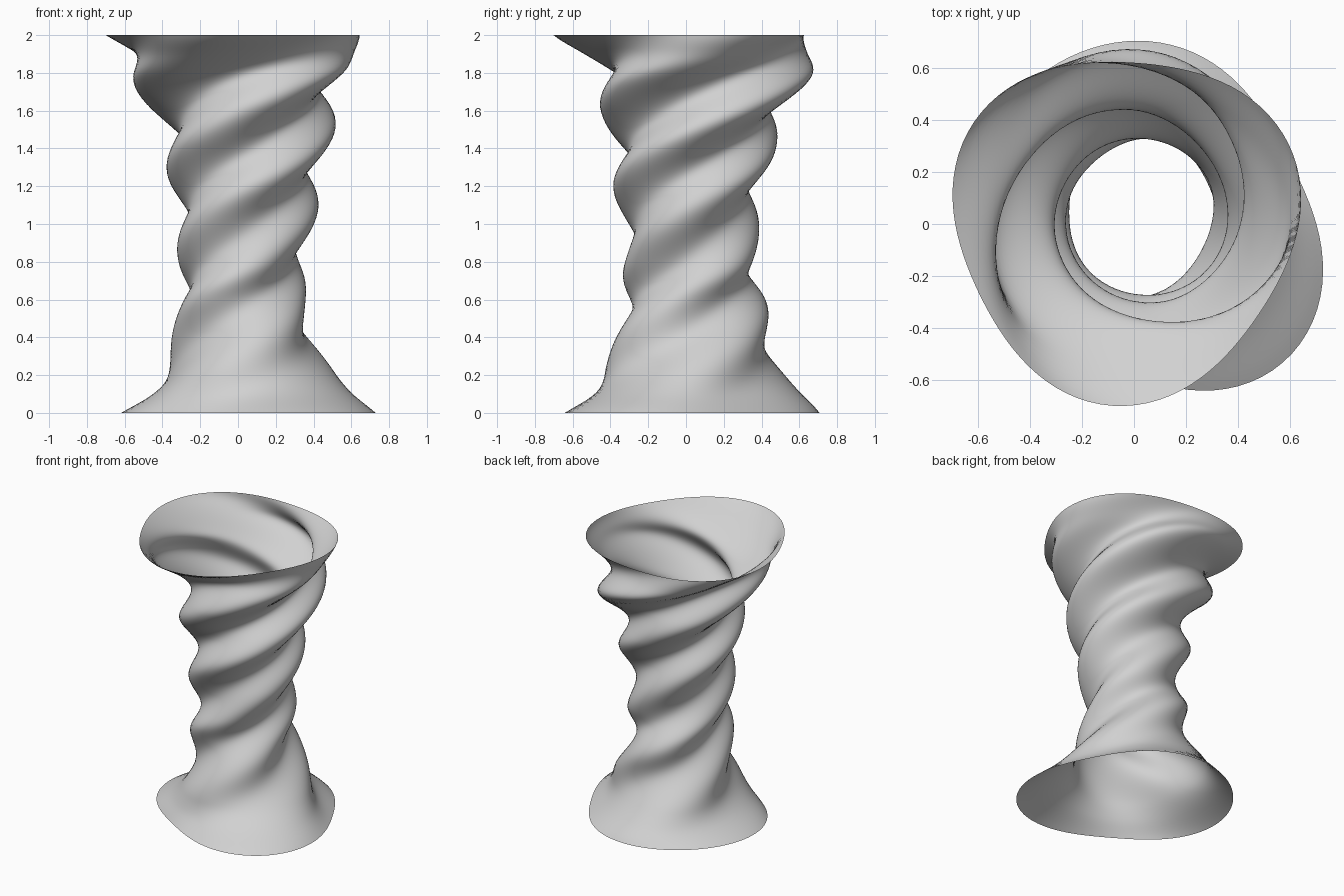
import bpy
import bmesh
from math import sin, cos, radians, tau

SEGMENTS, ROWS, HEIGHT = 96, 120, 2.0

cube = bpy.data.objects.get("Cube")
if cube:
    bpy.data.objects.remove(cube, do_unlink=True)

# Height keys: mean radius, lobe depth, twist, oval stretch and drift of the axis
radius_keys = [(0, .655), (.1, .53), (.2, .455), (.4, .37), (.6, .33), (.8, .318), (1, .335),
               (1.2, .36), (1.4, .39), (1.6, .445), (1.8, .52), (1.9, .575), (2, .663)]
lobe_keys = [(0, .05), (.2, .06), (.5, .1), (1, .115), (1.4, .145), (1.7, .16), (1.8, .15),
             (1.9, .09), (2, .06)]
twist_keys = [(0, 72), (.4, 170), (.6, 224), (.8, 289), (1.1, 370), (1.4, 457), (1.77, 560), (2, 626)]
stretch_keys = [(0, .11), (.3, .05), (.6, .065), (1, 0), (2, 0)]
drift_x_keys = [(0, .066), (.3, .045), (.6, .02), (1.1, .04), (1.5, .04), (1.75, .015), (2, -.035)]
drift_y_keys = [(0, .03), (.2, .04), (.6, .04), (1, .018), (1.4, .03), (1.6, .065), (1.83, .07), (2, 0)]


def smooth_value(keys, z):
    """Cubic interpolation through (height, value) keys."""
    last = len(keys) - 1

    def slope(i):
        (z0, v0), (z1, v1) = keys[max(i - 1, 0)], keys[min(i + 1, last)]
        return (v1 - v0) / (z1 - z0)

    i = 0
    while i < last - 1 and z > keys[i + 1][0]:
        i += 1
    (z0, v0), (z1, v1) = keys[i], keys[i + 1]
    h = z1 - z0
    t = (z - z0) / h
    s = 1 - t
    return (v0 * (1 + 2 * t) * s * s + v1 * (1 + 2 * s) * t * t
            + h * t * s * (slope(i) * s - slope(i + 1) * t))


def ring_point(angle, z):
    """Point on the three-lobed, twisting section at height z."""
    twist = radians(smooth_value(twist_keys, z))
    oval_axis = radians(135 - 75 * z)
    r = smooth_value(radius_keys, z) * (
        1 + smooth_value(lobe_keys, z) * cos(3 * (angle - twist))
        + smooth_value(stretch_keys, z) * cos(2 * (angle - oval_axis)))
    return (smooth_value(drift_x_keys, z) + r * cos(angle),
            smooth_value(drift_y_keys, z) + r * sin(angle), z)


# Open twisted column: stacked rings joined by quads that follow the twist
bm = bmesh.new()
rings = []
for row in range(ROWS + 1):
    z = HEIGHT * row / ROWS
    turn = radians(smooth_value(twist_keys, z))
    rings.append([bm.verts.new(ring_point(turn + tau * k / SEGMENTS, z)) for k in range(SEGMENTS)])
for low, high in zip(rings, rings[1:]):
    for k in range(SEGMENTS):
        n = (k + 1) % SEGMENTS
        bm.faces.new((low[k], low[n], high[n], high[k])).smooth = True

mesh = bpy.data.meshes.new("twisted_column")
bm.to_mesh(mesh)
bm.free()
column = bpy.data.objects.new("twisted_column", mesh)
bpy.context.collection.objects.link(column)

# Plain light grey
grey = bpy.data.materials.new("light_grey")
grey.use_nodes = True
colour = (.64, .64, .64, 1)
grey.diffuse_color = colour
grey.node_tree.nodes["Principled BSDF"].inputs["Base Color"].default_value = colour
mesh.materials.append(grey)
